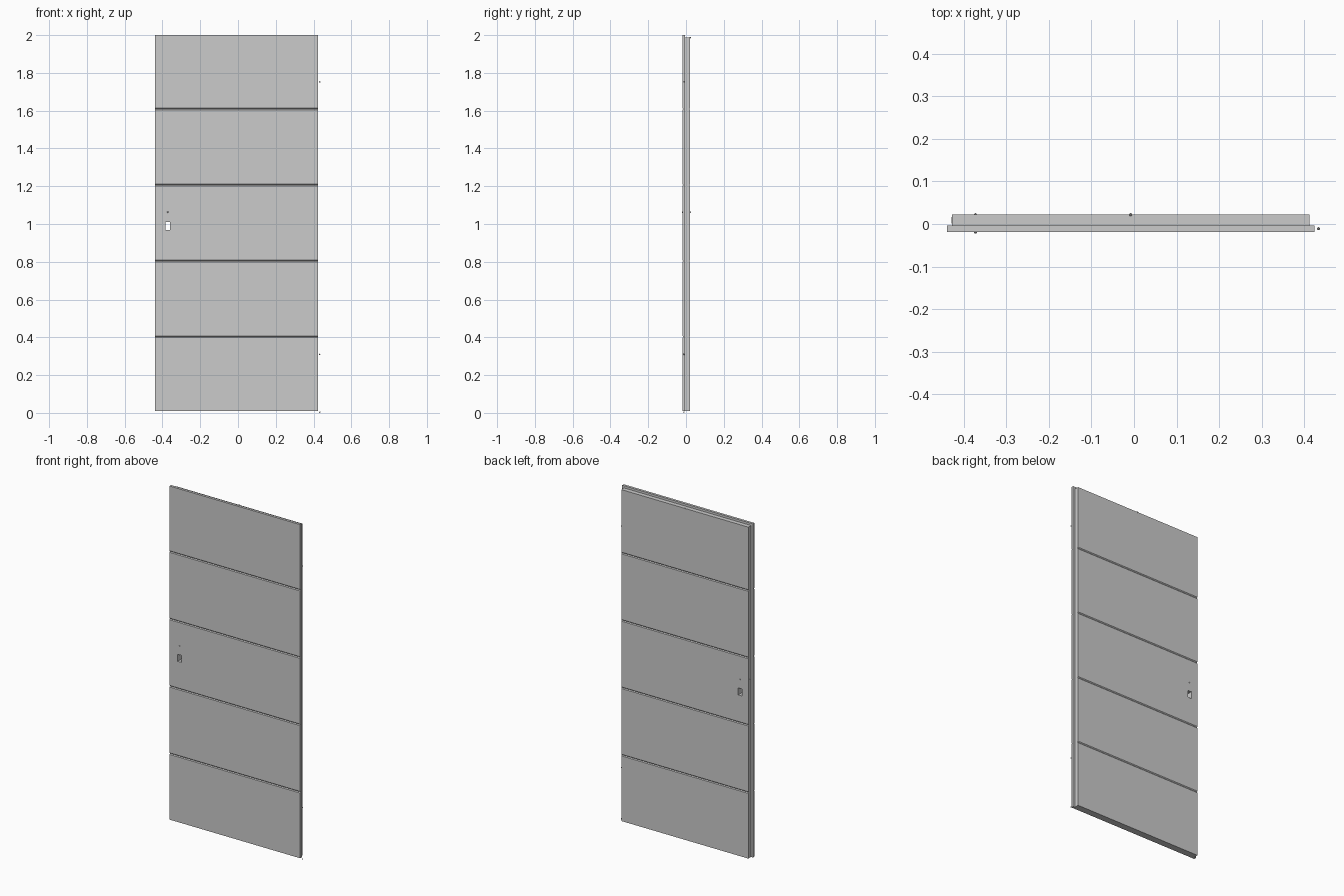
import bpy, bmesh
from mathutils import Matrix

if "Cube" in bpy.data.objects:
    bpy.data.objects.remove(bpy.data.objects["Cube"])

GROOVES = (0.403, 0.805, 1.207, 1.609)


def finish(name, bm):
    bmesh.ops.recalc_face_normals(bm, faces=bm.faces[:])
    me = bpy.data.meshes.new(name)
    bm.to_mesh(me)
    bm.free()
    ob = bpy.data.objects.new(name, me)
    bpy.context.collection.objects.link(ob)
    return ob


def box(name, x0, x1, y0, y1, z0, z1):
    bm = bmesh.new()
    bmesh.ops.create_cube(bm, size=1)
    bmesh.ops.scale(bm, vec=(x1 - x0, y1 - y0, z1 - z0), verts=bm.verts)
    bmesh.ops.translate(bm, vec=((x0 + x1) / 2, (y0 + y1) / 2, (z0 + z1) / 2), verts=bm.verts)
    return finish(name, bm)


def leaf(name, x0, x1, y_face, y_inner, z0, z1, half=0.005, depth=0.004):
    """Side profile with V grooves on the visible face, extruded across the width."""
    inward = depth if y_inner > y_face else -depth
    pts = [(y_inner, z0), (y_face, z0)]
    for z in GROOVES:
        pts += [(y_face, z - half), (y_face + inward, z), (y_face, z + half)]
    pts += [(y_face, z1), (y_inner, z1)]
    bm = bmesh.new()
    face = bm.faces.new([bm.verts.new((x0, y, z)) for y, z in pts])
    ext = bmesh.ops.extrude_face_region(bm, geom=[face], use_keep_orig=True)
    bmesh.ops.translate(bm, vec=(x1 - x0, 0, 0),
                        verts=[v for v in ext["geom"] if isinstance(v, bmesh.types.BMVert)])
    return finish(name, bm)


# door leaf: wide front panel and narrower rebated back panel
panels = [leaf("front_panel", -0.439, 0.424, -0.019, -0.004, 0.009, 2.0),
          leaf("back_panel", -0.427, 0.412, 0.022, -0.004, 0.009, 1.987)]

# lock opening through both panels
cutter = box("lock_cutter", -0.385, -0.360, -0.1, 0.1, 0.968, 1.01)
cutter.hide_render = True
cutter.hide_viewport = True
for p in panels:
    mod = p.modifiers.new("lock_hole", "BOOLEAN")
    mod.operation = "DIFFERENCE"
    mod.solver = "EXACT"
    mod.object = cutter

# lock plate on the closing edge
box("lock_plate", -0.4285, -0.426, 0.001, 0.017, 0.925, 1.075)

# small mounting points: hinges, handle and top closer
POINTS = {
    "hinge_point_top": (0.433, -0.011, 1.752),
    "hinge_point_middle": (0.433, -0.011, 0.31),
    "hinge_point_bottom": (0.433, -0.011, 0.004),
    "handle_point_front": (-0.372, -0.019, 1.063),
    "handle_point_back": (-0.372, 0.022, 1.063),
    "closer_point": (-0.008, 0.022, 1.987),
}
for name, loc in POINTS.items():
    bm = bmesh.new()
    bmesh.ops.create_icosphere(bm, subdivisions=1, radius=0.004, matrix=Matrix.Translation(loc))
    finish(name, bm)
